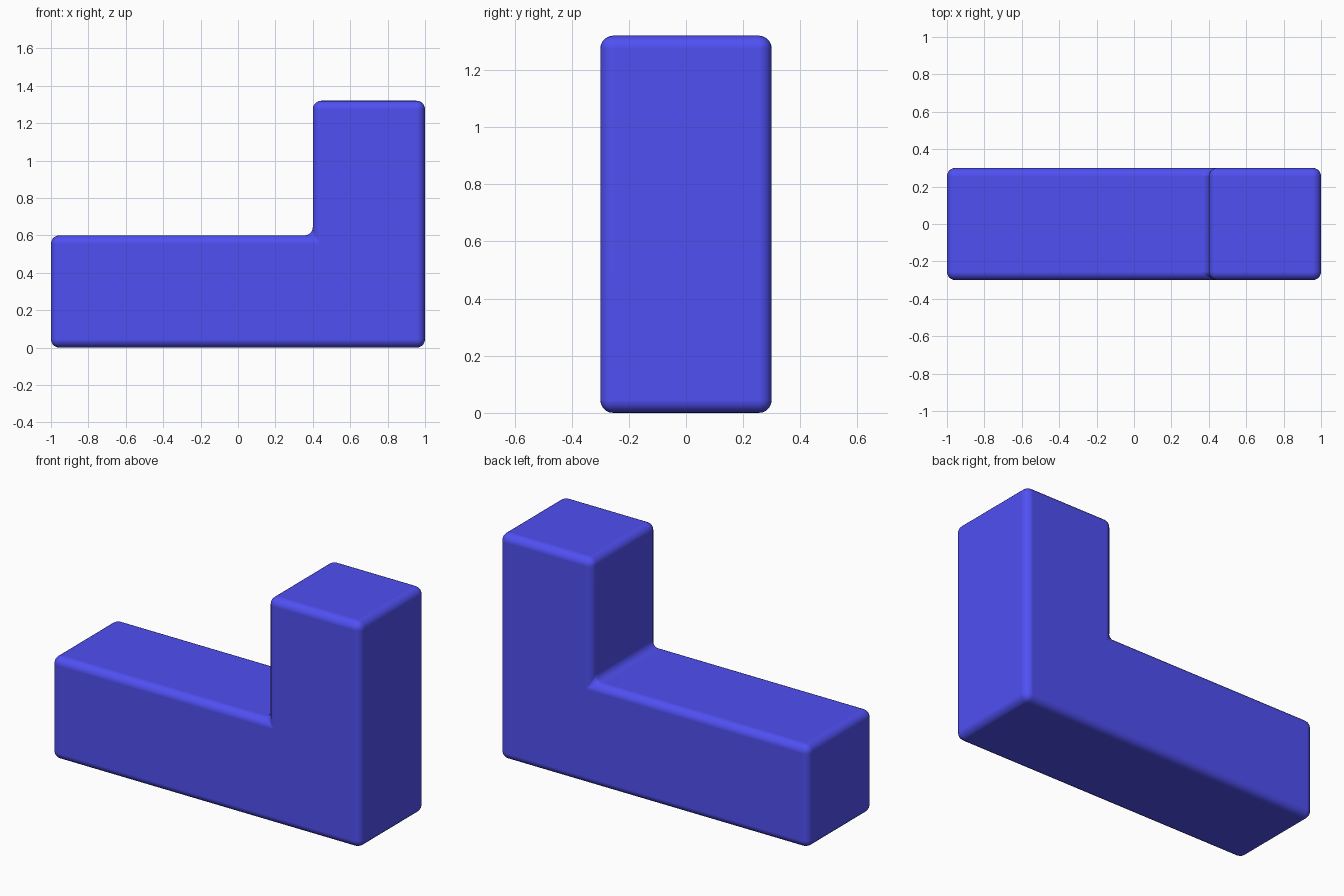
import bpy, bmesh

if "Cube" in bpy.data.objects:
    bpy.data.objects.remove(bpy.data.objects["Cube"])

# L-shaped side profile (x, z), extruded along y
profile = [(-1, 0), (1, 0), (1, 1.32), (0.4, 1.32), (0.4, 0.6), (-1, 0.6)]
half_depth = 0.3

bm = bmesh.new()
face = bm.faces.new([bm.verts.new((x, -half_depth, z)) for x, z in profile])
ext = bmesh.ops.extrude_face_region(bm, geom=[face], use_keep_orig=True)
new_verts = [g for g in ext["geom"] if isinstance(g, bmesh.types.BMVert)]
bmesh.ops.translate(bm, verts=new_verts, vec=(0, 2 * half_depth, 0))
bmesh.ops.recalc_face_normals(bm, faces=bm.faces[:])

mesh = bpy.data.meshes.new("l_block")
bm.to_mesh(mesh)
bm.free()
block = bpy.data.objects.new("l_block", mesh)
bpy.context.collection.objects.link(block)

# Rounded edges, including the inner corner fillet
bevel = block.modifiers.new("rounded_edges", "BEVEL")
bevel.width = 0.045
bevel.segments = 5
bevel.limit_method = "ANGLE"
bevel.harden_normals = True
mesh.shade_smooth()

# Blue finish
blue = bpy.data.materials.new("blue")
blue.diffuse_color = (0.08, 0.08, 0.9, 1)
blue.use_nodes = True
blue.node_tree.nodes["Principled BSDF"].inputs["Base Color"].default_value = blue.diffuse_color
mesh.materials.append(blue)
